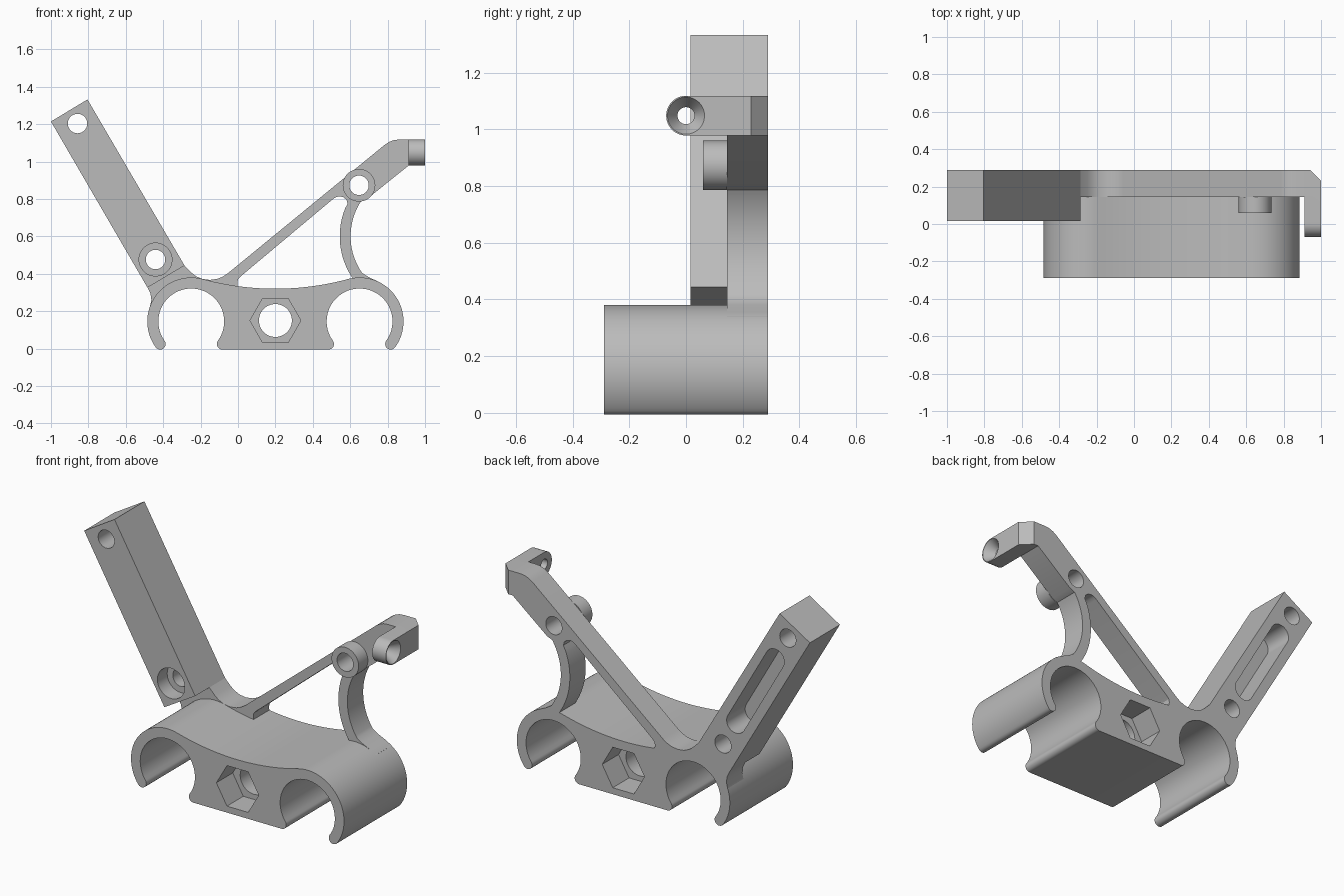
import bpy, bmesh, math

cube = bpy.data.objects.get("Cube")
if cube:
    bpy.data.objects.remove(cube, do_unlink=True)

grey = bpy.data.materials.new("light_grey")
grey.use_nodes = True
grey.diffuse_color = (0.5, 0.5, 0.5, 1)
grey.node_tree.nodes["Principled BSDF"].inputs["Base Color"].default_value = (0.5, 0.5, 0.5, 1)


def arc(cx, cz, r, start, end, n=24):
    """Points on an arc, angles in degrees."""
    steps = [math.radians(start + (end - start) * i / n) for i in range(n + 1)]
    return [(cx + r * math.cos(a), cz + r * math.sin(a)) for a in steps]


def circle(cx, cz, r, n=48):
    return arc(cx, cz, r, 0, 360, n)[:-1]


def prism(name, pts, lo, hi, axis="y", end_pts=None):
    """Extrude a closed profile along an axis, optionally to a second profile."""
    place = {"x": lambda p, t: (t, p[0], p[1]),
             "y": lambda p, t: (p[0], t, p[1]),
             "z": lambda p, t: (p[0], p[1], t)}[axis]
    bm = bmesh.new()
    a = [bm.verts.new(place(p, lo)) for p in pts]
    b = [bm.verts.new(place(p, hi)) for p in (end_pts or pts)]
    bm.faces.new(a)
    bm.faces.new(b[::-1])
    for i in range(len(a)):
        j = (i + 1) % len(a)
        bm.faces.new((a[i], b[i], b[j], a[j]))
    bmesh.ops.recalc_face_normals(bm, faces=bm.faces)
    mesh = bpy.data.meshes.new(name)
    bm.to_mesh(mesh)
    bm.free()
    obj = bpy.data.objects.new(name, mesh)
    bpy.context.collection.objects.link(obj)
    mesh.materials.append(grey)
    return obj


def cut(obj, pts, lo, hi, axis="y", end_pts=None):
    """Subtract a prism from a part."""
    cutter = prism("cutter", pts, lo, hi, axis, end_pts)
    cutter.hide_render = True
    mod = obj.modifiers.new("cut", "BOOLEAN")
    mod.operation = "DIFFERENCE"
    mod.solver = "EXACT"
    mod.object = cutter
    bpy.context.view_layer.objects.active = obj
    bpy.ops.object.modifier_apply(modifier=mod.name)
    bpy.data.objects.remove(cutter, do_unlink=True)


BACK = 0.29
MID = 0.145
LX, RX, CZ = -0.25, 0.65, 0.145          # clip ring centres
R_IN, R_OUT, R_MID, R_CAP = 0.176, 0.235, 0.2055, 0.0295
GAP = 36                                 # ring opening, degrees below horizontal


def cap(cx, angle, start, end):
    c, = arc(cx, CZ, R_MID, angle, angle, 1)[:1]
    return arc(*c, R_CAP, start, end, 10)


# Double clip body: two open rings joined by a web with a hollowed top
profile = (cap(LX, -GAP, 180 - GAP, 270)
           + cap(RX, 180 + GAP, 270, 360 + GAP)
           + arc(RX, CZ, R_IN, 180 + GAP, -GAP, 48)[1:-1]
           + cap(RX, -GAP, 180 - GAP, 360 - GAP)
           + arc(RX, CZ, R_OUT, -GAP, 105.2, 40)[1:]
           + arc(0.2, 1.8, 1.48, -74.8, -105.2, 24)[1:-1]
           + arc(LX, CZ, R_OUT, 74.8, 180 + GAP, 40)
           + cap(LX, 180 + GAP, 180 + GAP, 360 + GAP)[1:]
           + arc(LX, CZ, R_IN, 180 + GAP, -GAP, 48)[1:-1])
body = prism("clip_body", profile, -BACK, BACK)
cut(body, circle(0.2, 0.15, 0.088), -0.4, 0.4)
hexagon = circle(0.2, 0.15, 0.136, 6)
cut(body, hexagon, -0.4, -0.14)
cut(body, hexagon, 0.14, 0.4)

# Rear bracket: slanted strut, curved leg and widened head
LEG = (0.944, 0.6)
bracket_profile = (
    arc(LX, CZ, R_MID, 160, 75)
    + [(0, 0.31), (-0.003, 0.355), (0.0, 0.371), (0.013, 0.385), (0.505, 0.797),
       (0.52, 0.808), (0.54, 0.814), (0.563, 0.81), (0.58, 0.796), (0.586, 0.775)]
    + arc(*LEG, 0.40, 158, 215)
    + arc(RX, CZ, R_MID, 98, 55, 8)
    + [(0.785, 0.338), (0.74, 0.363), (0.70, 0.381)]
    + arc(*LEG, 0.342, 215, 147)
    + [(0.69, 0.80), (0.912, 0.978), (0.912, 1.118), (0.865, 1.118), (0.835, 1.115),
       (0.808, 1.105), (0.785, 1.09), (-0.056, 0.401), (-0.08, 0.385), (-0.11, 0.373),
       (-0.15, 0.367), (-0.19, 0.372), (-0.225, 0.387), (-0.25, 0.407),
       (-0.286, 0.444), (-0.484, 0.326), (-0.468, 0.295), (-0.463, 0.26), (-0.472, 0.22)])
bracket = prism("rear_bracket", bracket_profile, MID, BACK)
boss = prism("screw_boss", circle(0.647, 0.873, 0.087), 0.06, MID)
for part in (bracket, boss):
    cut(part, circle(0.647, 0.873, 0.052), -0.1, 0.4)

# Forward hook with rounded eye, chamfered corner and countersunk hole
EYE = (0.0, 1.048)
hook = prism("hook_arm", arc(*EYE, 0.07, 90, 270) + [(BACK, 0.978), (BACK, 1.118)],
             0.912, 1.0, "x")
cut(hook, [(0.92, 0.31), (1.02, 0.31), (1.02, 0.21)], 0.9, 1.2, "z")
cut(hook, circle(*EYE, 0.03), 0.8, 1.1, "x")
cut(hook, circle(*EYE, 0.03), 0.945, 1.001, "x", circle(*EYE, 0.066))

# Tall slanted arm with two bolt holes, front counterbore and rear slot
arm = prism("slanted_arm", [(-1.0, 1.214), (-0.805, 1.332), (-0.286, 0.444), (-0.484, 0.326)],
            0.015, BACK)
top, low = (-0.858, 1.203), (-0.441, 0.476)
for hole in (top, low):
    cut(arm, circle(*hole, 0.052), -0.1, 0.4)
cut(arm, circle(*low, 0.088), -0.1, 0.105)


def along(t):
    return tuple(a + (b - a) * t for a, b in zip(top, low))


cut(arm, arc(*along(0.2), 0.06, 30, 210) + arc(*along(0.8), 0.06, 210, 390), 0.12, 0.4)

# Smooth the curved walls, keep edges crisp
bpy.ops.object.select_all(action="DESELECT")
for part in (body, bracket, boss, hook, arm):
    part.select_set(True)
bpy.context.view_layer.objects.active = body
bpy.ops.object.shade_smooth_by_angle(angle=math.radians(30))
